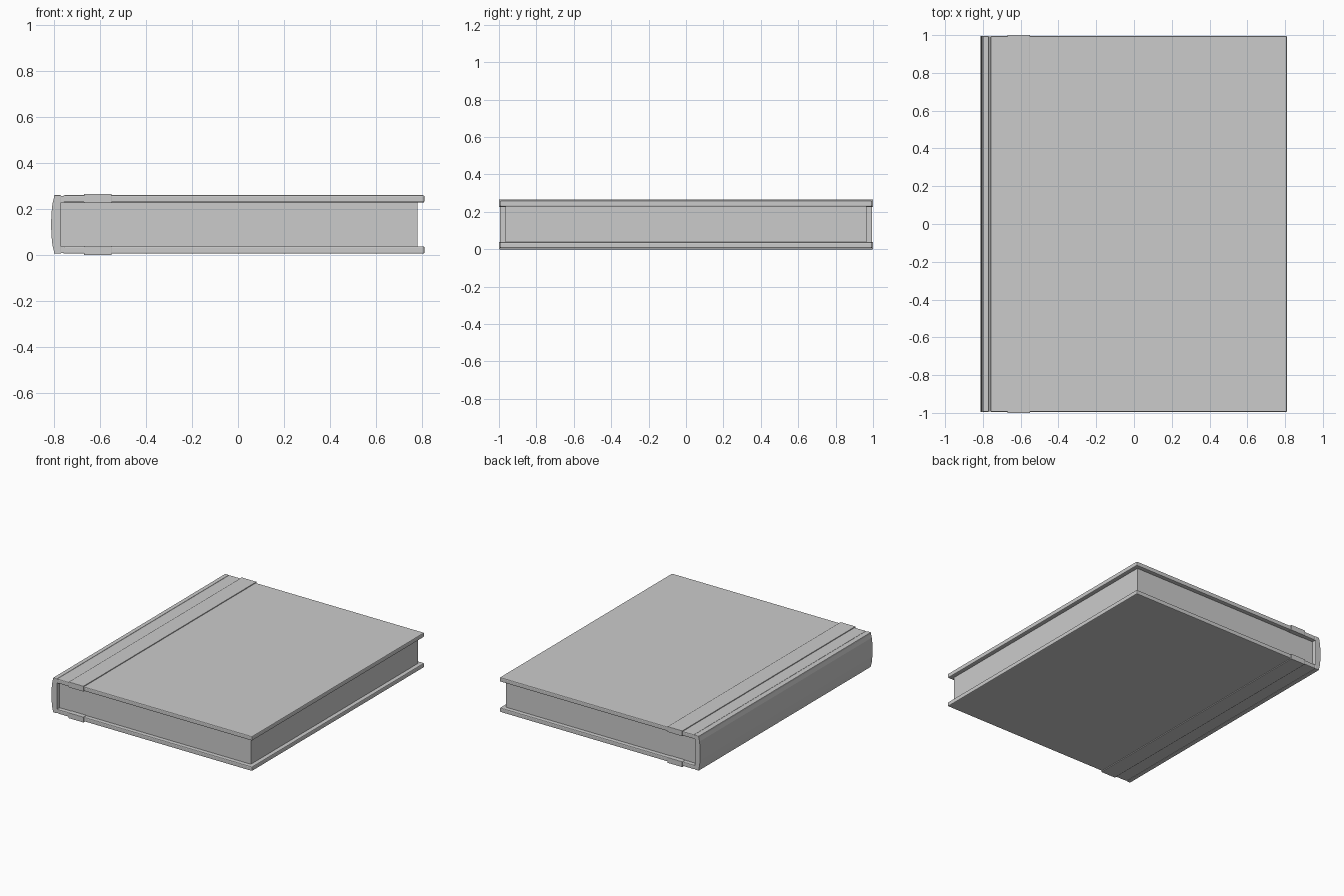
import bpy, bmesh, math

if "Cube" in bpy.data.objects:
    bpy.data.objects.remove(bpy.data.objects["Cube"])


def finish(name, bm, bevel=0.0):
    bmesh.ops.recalc_face_normals(bm, faces=bm.faces)
    mesh = bpy.data.meshes.new(name)
    bm.to_mesh(mesh)
    bm.free()
    ob = bpy.data.objects.new(name, mesh)
    bpy.context.collection.objects.link(ob)
    if bevel:
        mod = ob.modifiers.new("Bevel", 'BEVEL')
        mod.width = bevel
        mod.segments = 2
    return ob


def box(name, x0, x1, half_y, z0, z1, bevel=0.0):
    bm = bmesh.new()
    bmesh.ops.create_cube(bm, size=1)
    for v in bm.verts:
        v.co.x = (x0 + x1) / 2 + v.co.x * (x1 - x0)
        v.co.y *= 2 * half_y
        v.co.z = (z0 + z1) / 2 + v.co.z * (z1 - z0)
    return finish(name, bm, bevel)


MID = 0.133  # height of the book's middle plane

# Page block
box("page_block", -0.78, 0.78, 0.965, MID - 0.097, MID + 0.097)

# Cover boards, hinge strips and raised bands, mirrored about the middle plane
for label, s in (("bottom", -1), ("top", 1)):
    def layer(name, x0, x1, half_y, inner, outer, bevel):
        z0, z1 = sorted((MID + s * inner, MID + s * outer))
        box(f"{label}_{name}", x0, x1, half_y, z0, z1, bevel)

    layer("cover", -0.76, 0.81, 0.995, 0.095, 0.127, 0.006)
    layer("hinge", -0.775, -0.755, 0.993, 0.096, 0.124, 0)
    layer("band", -0.67, -0.55, 1.0, 0.093, 0.133, 0.002)

# Spine board
box("spine_board", -0.80, -0.768, 0.995, MID - 0.127, MID + 0.127, 0.004)

# Gently rounded spine back, extruded along the book's length
bm = bmesh.new()
profile = []
steps = 8
for i in range(steps + 1):
    a = -math.pi / 2 + math.pi * i / steps
    profile.append((-0.792 - 0.020 * math.cos(a), MID + 0.126 * math.sin(a)))
face = bm.faces.new([bm.verts.new((x, -0.995, z)) for x, z in profile])
ext = bmesh.ops.extrude_face_region(bm, geom=[face])
bmesh.ops.translate(bm, vec=(0, 1.99, 0),
                    verts=[g for g in ext["geom"] if isinstance(g, bmesh.types.BMVert)])
finish("spine_back", bm)
